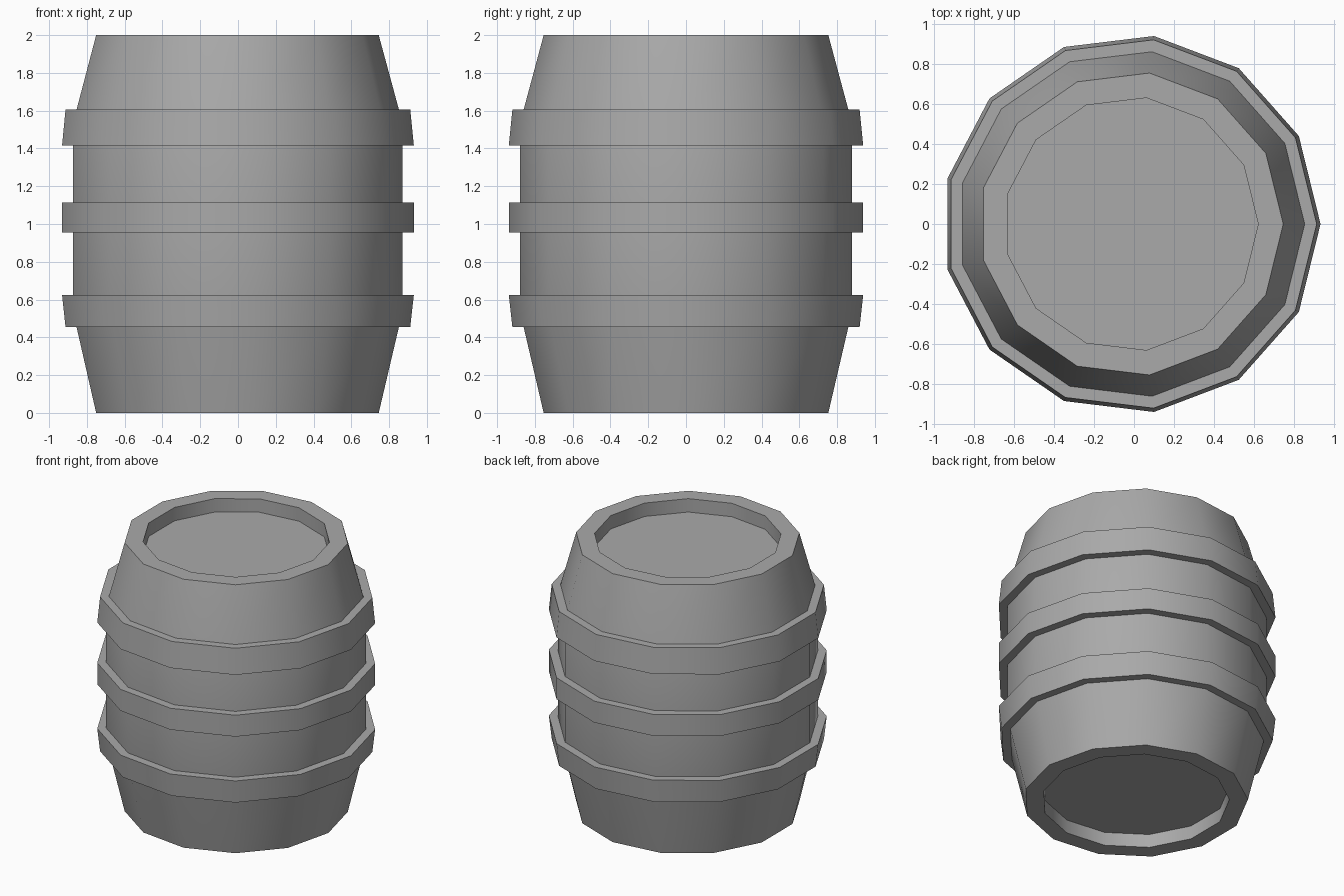
import bpy
import bmesh
from math import cos, sin, tau, radians

cube = bpy.data.objects.get("Cube")
if cube:
    bpy.data.objects.remove(cube, do_unlink=True)

SIDES = 13
SHIFT = -0.014  # centres the odd-sided outline on x

grey = bpy.data.materials.new("plain_grey")
grey.use_nodes = True
colour = (0.4, 0.4, 0.4, 1)
grey.diffuse_color = colour
grey.node_tree.nodes["Principled BSDF"].inputs["Base Color"].default_value = colour


def lathe(name, profile, closed=False):
    """Spin (radius, height) points, listed upwards on the outside, into a low-poly solid."""
    bm = bmesh.new()
    rings = [[bm.verts.new((r * cos(tau * i / SIDES) + SHIFT, r * sin(tau * i / SIDES), z))
              for i in range(SIDES)] for r, z in profile]
    pairs = list(zip(rings, rings[1:]))
    if closed:
        pairs.append((rings[-1], rings[0]))
    else:
        bm.faces.new(rings[0][::-1])
        bm.faces.new(rings[-1])
    for low, high in pairs:
        for i in range(SIDES):
            j = (i + 1) % SIDES
            bm.faces.new((low[i], low[j], high[j], high[i]))
    bmesh.ops.recalc_face_normals(bm, faces=bm.faces)
    mesh = bpy.data.meshes.new(name)
    bm.to_mesh(mesh)
    bm.free()
    mesh.materials.append(grey)
    obj = bpy.data.objects.new(name, mesh)
    bpy.context.collection.objects.link(obj)
    bpy.ops.object.select_all(action='DESELECT')
    obj.select_set(True)
    bpy.context.view_layer.objects.active = obj
    bpy.ops.object.shade_smooth_by_angle(angle=radians(30))
    return obj


# Barrel body with a recessed lid at both ends
lathe("barrel_body", [
    (0.634, 0.10), (0.634, 0), (0.759, 0), (0.866, 0.455), (0.884, 0.54),
    (0.884, 1.51), (0.866, 1.605), (0.759, 2), (0.634, 2), (0.634, 1.90)])

# Three hoops: the outer ones lean in towards the ends
for name, z0, z1, r0, r1 in [
        ("lower_hoop", 0.455, 0.625, 0.926, 0.945),
        ("middle_hoop", 0.955, 1.115, 0.945, 0.945),
        ("upper_hoop", 1.415, 1.605, 0.945, 0.926)]:
    lathe(name, [(r0, z0), (r1, z1), (0.84, z1), (0.84, z0)], closed=True)
